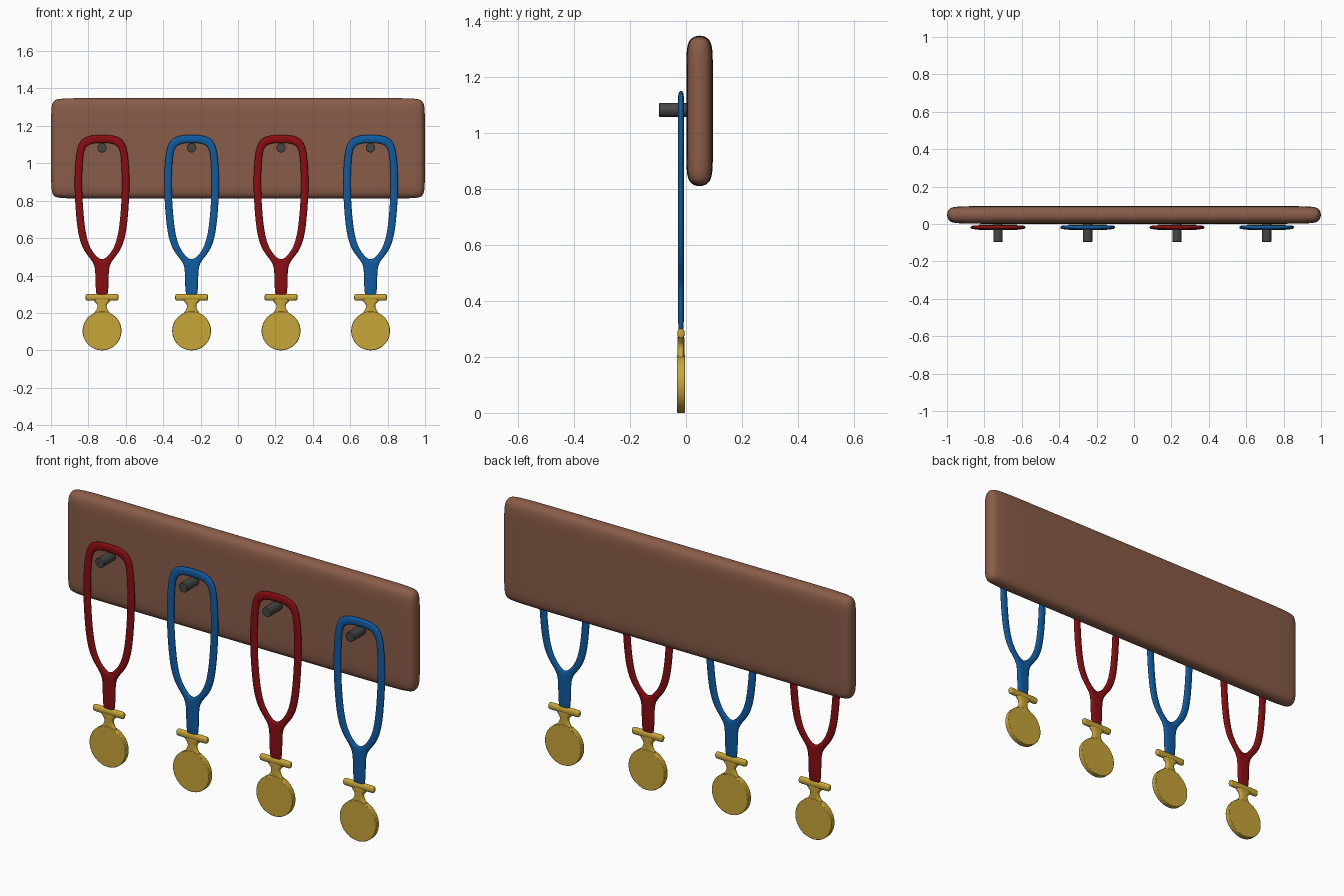
import bpy, bmesh, math
from mathutils import Vector

if "Cube" in bpy.data.objects:
    bpy.data.objects.remove(bpy.data.objects["Cube"])


def material(name, rgb):
    m = bpy.data.materials.new(name)
    m.diffuse_color = (*rgb, 1)
    m.use_nodes = True
    m.node_tree.nodes["Principled BSDF"].inputs["Base Color"].default_value = m.diffuse_color
    return m


WOOD = material("brown wood", (0.25, 0.108, 0.065))
RED = material("red ribbon", (0.25, 0.004, 0.006))
BLUE = material("blue ribbon", (0.005, 0.105, 0.36))
GOLD = material("gold", (0.58, 0.38, 0.04))
PEG = material("dark grey", (0.06, 0.06, 0.06))


def make(name, bm, mat, subsurf=0, thickness=0):
    bmesh.ops.recalc_face_normals(bm, faces=bm.faces)
    me = bpy.data.meshes.new(name)
    bm.to_mesh(me)
    bm.free()
    me.materials.append(mat)
    ob = bpy.data.objects.new(name, me)
    bpy.context.collection.objects.link(ob)
    for p in me.polygons:
        p.use_smooth = True
    if thickness:
        mod = ob.modifiers.new("thickness", "SOLIDIFY")
        mod.thickness = thickness
        mod.offset = 0
    if subsurf:
        mod = ob.modifiers.new("smooth", "SUBSURF")
        mod.levels = mod.render_levels = subsurf
    return ob


def soft_box(name, lo, hi, cuts, mat, subsurf):
    """Box with support loops set in from the ends, then subdivided."""
    bm = bmesh.new()
    bmesh.ops.create_cube(bm, size=1)
    for v in bm.verts:
        v.co = Vector([lo[i] + (v.co[i] + 0.5) * (hi[i] - lo[i]) for i in range(3)])
    for axis, inset in cuts:
        n = Vector([float(i == axis) for i in range(3)])
        for at in (lo[axis] + inset, hi[axis] - inset):
            bmesh.ops.bisect_plane(bm, geom=bm.verts[:] + bm.edges[:] + bm.faces[:],
                                   plane_co=n * at, plane_no=n)
    return make(name, bm, mat, subsurf)


def plate(name, cx, rows, mat, thickness, subsurf=2):
    """Symmetric strip in the xz plane between outer and inner outline points."""
    bm = bmesh.new()
    for s in (-1, 1):
        vs = [[bm.verts.new((cx + s * x, Y, z)) for x, z in row] for row in rows]
        for a, b in zip(vs, vs[1:]):
            bm.faces.new((a[0], a[1], b[1], b[0]) if s > 0 else (b[0], b[1], a[1], a[0]))
    bmesh.ops.remove_doubles(bm, verts=bm.verts, dist=1e-5)
    return make(name, bm, mat, subsurf, thickness)


def cylinder(name, radius, y0, y1, x, z, sides, mat, bevel):
    bpy.ops.mesh.primitive_cylinder_add(vertices=sides, radius=radius, depth=y1 - y0,
                                        location=(x, (y0 + y1) / 2, z),
                                        rotation=(math.pi / 2, 0, 0))
    ob = bpy.context.object
    ob.name = name
    ob.data.materials.append(mat)
    bpy.ops.object.shade_smooth_by_angle(angle=math.radians(35))
    mod = ob.modifiers.new("bevel", "BEVEL")
    mod.width = bevel
    mod.segments = 2
    mod.limit_method = "ANGLE"
    return ob


Y = -0.018   # plane of the ribbons and medals

# backboard
soft_box("backboard", (-1.003, 0.001, 0.807), (1.003, 0.096, 1.353),
         ((0, 0.1), (2, 0.1)), WOOD, 4)

# ribbon outline: (outer, inner) pairs from the top round to the stem
LOOP = [((0, 1.153), (0, 1.107)),
        ((0.06, 1.153), (0.05, 1.107)),
        ((0.125, 1.128), (0.094, 1.088)),
        ((0.144, 1.03), (0.102, 1.01)),
        ((0.151, 0.88), (0.107, 0.88)),
        ((0.140, 0.70), (0.097, 0.71)),
        ((0.124, 0.59), (0.082, 0.60)),
        ((0.093, 0.52), (0.055, 0.53)),
        ((0.042, 0.468), (0, 0.470)),
        ((0.036, 0.41), (0, 0.41)),
        ((0.036, 0.27), (0, 0.27))]

# neck between the hanger bar and the disc
NECK = [((0.05, 0.282), (0, 0.282)),
        ((0.047, 0.262), (0, 0.262)),
        ((0.026, 0.250), (0, 0.250)),
        ((0.024, 0.225), (0, 0.225)),
        ((0.045, 0.200), (0, 0.200)),
        ((0.055, 0.175), (0, 0.175))]

for i, x in enumerate((-0.727, -0.248, 0.230, 0.709)):
    cylinder(f"peg_{i}", 0.025, -0.096, 0.03, x, 1.083, 24, PEG, 0.002)
    plate(f"ribbon_{i}", x, LOOP, (RED, BLUE)[i % 2], 0.022, 3)
    soft_box(f"hanger_bar_{i}", (x - 0.089, Y - 0.0145, 0.264), (x + 0.089, Y + 0.0145, 0.303),
             ((0, 0.012),), GOLD, 3)
    plate(f"medal_neck_{i}", x, NECK, GOLD, 0.024)
    cylinder(f"medal_disc_{i}", 0.104, Y - 0.014, Y + 0.014, x, 0.104, 48, GOLD, 0.003)
